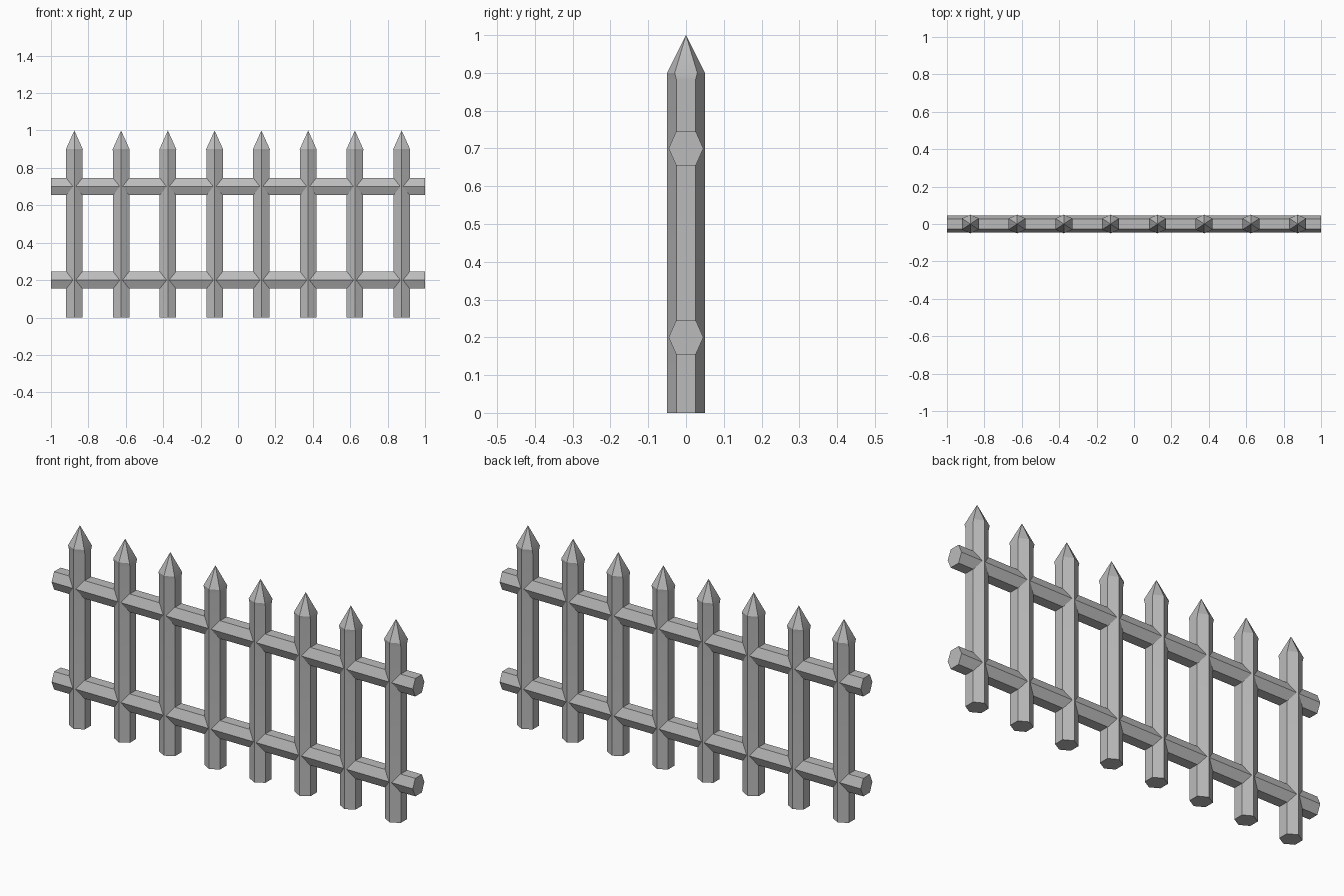
import bpy
import bmesh
from math import radians
from mathutils import Matrix

cube = bpy.data.objects.get("Cube")
if cube:
    bpy.data.objects.remove(cube, do_unlink=True)

grey = bpy.data.materials.new("plain grey")
grey.use_nodes = True
colour = (0.5, 0.5, 0.5, 1)
grey.diffuse_color = colour
grey.node_tree.nodes["Principled BSDF"].inputs["Base Color"].default_value = colour


def hexagon(bm, point, flat, half, z):
    """Six-sided ring: points on y, flats facing x."""
    outline = [(0, -point), (half, -flat), (half, flat),
               (0, point), (-half, flat), (-half, -flat)]
    return [bm.verts.new((x, y, z)) for x, y in outline]


def bridge(bm, low, high):
    for i in range(6):
        j = (i + 1) % 6
        bm.faces.new((low[i], low[j], high[j], high[i]))


def finish(bm, name):
    bmesh.ops.recalc_face_normals(bm, faces=bm.faces)
    mesh = bpy.data.meshes.new(name)
    bm.to_mesh(mesh)
    bm.free()
    mesh.materials.append(grey)
    obj = bpy.data.objects.new(name, mesh)
    bpy.context.collection.objects.link(obj)
    bpy.ops.object.select_all(action='DESELECT')
    obj.select_set(True)
    bpy.context.view_layer.objects.active = obj
    bpy.ops.object.shade_smooth_by_angle(angle=radians(30))
    return obj


# Upright pickets with pointed tops
for n in range(8):
    bm = bmesh.new()
    rings = [hexagon(bm, 0.05, 0.025, 0.044, 0),
             hexagon(bm, 0.05, 0.025, 0.044, 0.88),
             hexagon(bm, 0.05, 0.03, 0.045, 0.9)]
    bm.faces.new(rings[0])
    for low, high in zip(rings, rings[1:]):
        bridge(bm, low, high)
    tip = bm.verts.new((0, 0, 1))
    for i in range(6):
        bm.faces.new((rings[-1][i], rings[-1][(i + 1) % 6], tip))
    finish(bm, f"picket_{n + 1}").location.x = -0.875 + 0.25 * n

# Horizontal rails through the pickets
for name, height in (("lower_rail", 0.2), ("upper_rail", 0.7)):
    bm = bmesh.new()
    ends = [hexagon(bm, 0.046, 0.026, 0.045, z) for z in (-1, 1)]
    bridge(bm, *ends)
    for end in ends:
        bm.faces.new(end)
    bmesh.ops.transform(bm, matrix=Matrix.Rotation(radians(90), 4, 'Y'), verts=bm.verts)
    finish(bm, name).location.z = height
